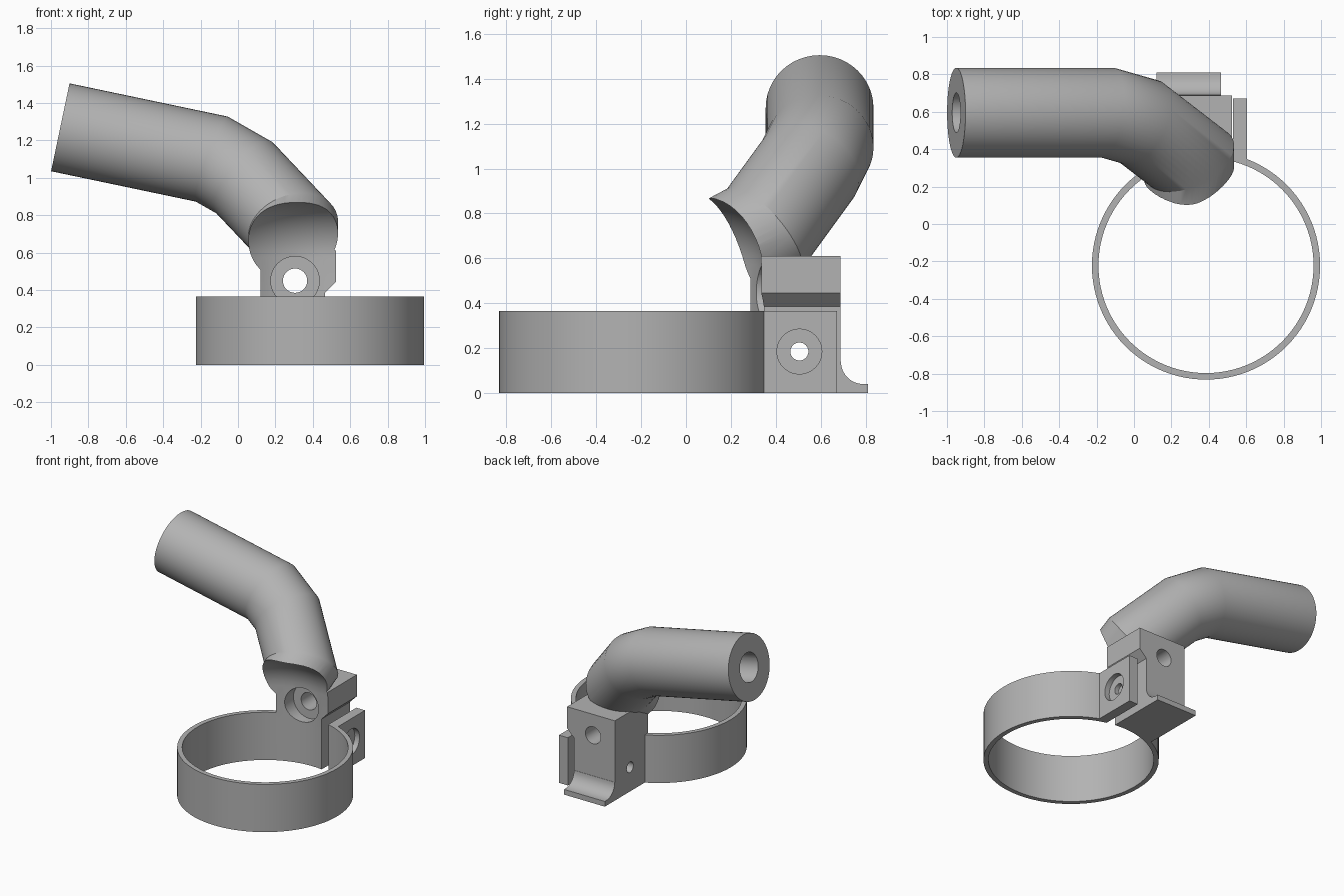
import bpy, bmesh, math
from mathutils import Vector, Matrix

if "Cube" in bpy.data.objects:
    bpy.data.objects.remove(bpy.data.objects["Cube"], do_unlink=True)

grey = bpy.data.materials.new("plain grey")
grey.use_nodes = True
grey.diffuse_color = (0.45, 0.45, 0.45, 1)
grey.node_tree.nodes["Principled BSDF"].inputs["Base Color"].default_value = (0.45, 0.45, 0.45, 1)


def finish(name, bm):
    bmesh.ops.recalc_face_normals(bm, faces=bm.faces)
    mesh = bpy.data.meshes.new(name)
    bm.to_mesh(mesh)
    bm.free()
    mesh.materials.append(grey)
    ob = bpy.data.objects.new(name, mesh)
    bpy.context.collection.objects.link(ob)
    return ob


def skin(name, rings):
    """Closed solid through a list of matching point rings."""
    bm = bmesh.new()
    loops = [[bm.verts.new(p) for p in ring] for ring in rings]
    n = len(loops[0])
    for a, b in zip(loops, loops[1:]):
        for i in range(n):
            j = (i + 1) % n
            bm.faces.new((a[i], a[j], b[j], b[i]))
    bm.faces.new(loops[0])
    bm.faces.new(loops[-1])
    return finish(name, bm)


def circle(centre, direction, radius, n):
    turn = Vector(direction).to_track_quat('Z', 'Y')
    return [Vector(centre) + turn @ Vector((radius * math.cos(2 * math.pi * i / n),
            radius * math.sin(2 * math.pi * i / n), 0)) for i in range(n)]


def rod(name, start, end, radius, n=40):
    d = Vector(end) - Vector(start)
    return skin(name, [circle(p, d, radius, n) for p in (start, end)])


def box(name, low, high):
    bm = bmesh.new()
    low, high = Vector(low), Vector(high)
    size = Matrix.Diagonal((*(high - low), 1))
    bmesh.ops.create_cube(bm, size=1, matrix=Matrix.Translation((low + high) / 2) @ size)
    return finish(name, bm)


def mitred_tube(name, path, radius, n=48):
    """Sweep a circle along straight runs, mitred at each bend."""
    path = [Vector(p) for p in path]
    dirs = [(b - a).normalized() for a, b in zip(path, path[1:])]
    rings = [circle(path[0], dirs[0], radius, n)]
    for i, d in enumerate(dirs):
        plane = (d + dirs[min(i + 1, len(dirs) - 1)]).normalized()
        rings.append([p + d * ((path[i + 1] - p).dot(plane) / d.dot(plane)) for p in rings[-1]])
    return skin(name, rings)


def combine(target, other, operation):
    mod = target.modifiers.new(operation, 'BOOLEAN')
    mod.operation, mod.object, mod.solver = operation, other, 'EXACT'
    bpy.context.view_layer.objects.active = target
    bpy.ops.object.modifier_apply(modifier=mod.name)
    bpy.data.objects.remove(other, do_unlink=True)


RING_X, RING_Y, RING_H = 0.385, -0.222, 0.365

# Mounting block with an overhanging chamfered side
profile = [(0.12, 0), (0.465, 0), (0.465, 0.385), (0.525, 0.445), (0.525, 0.61), (0.12, 0.61)]
body = skin("clamp_bracket", [[(x, y, z) for x, z in profile] for y in (0.2, 0.688)])

# Foot lip with a concave fillet
foot = [(0.6, 0), (0.81, 0), (0.81, 0.04)]
for k in range(9):
    a = math.pi / 2 * k / 8
    foot.append((0.79 - 0.1 * math.sin(a), 0.14 - 0.1 * math.cos(a)))
foot.append((0.6, 0.14))
foot_lip = skin("foot_lip", [[(x, y, z) for y, z in foot] for x in (0.12, 0.465)])

# Clamp band, tab and bent handle tube
band = rod("band", (RING_X, RING_Y, 0), (RING_X, RING_Y, RING_H), 0.61, 96)
tab = box("tab", (0.53, 0.25, 0), (0.605, 0.672, RING_H))
tube = mitred_tube("tube", [(-0.95, 0.595, 1.27), (-0.14, 0.595, 1.10), (0.035, 0.545, 1.0),
                            (0.295, 0.345, 0.725), (0.295, -0.005, 0.54)], 0.24)
for part in (foot_lip, band, tab, tube):
    combine(body, part, 'UNION')

# Round clearance through the band, rounded over at the top
clear = [(0.575, -0.1), (0.575, 0.3)]
for k in range(13):
    a = math.pi / 2 * k / 12
    clear.append((0.275 + 0.3 * math.cos(a), 0.575 + 0.3 * math.sin(a)))
clearance = skin("clearance", [circle((RING_X, RING_Y, z), (0, 0, 1), r, 96) for r, z in clear])

# Slot, bolt holes and counterbores, blind bore in the handle
along = Vector((0.81, 0, -0.17)).normalized()
end = Vector((-0.95, 0.595, 1.27))
cutters = [
    clearance,
    box("slot", (0.465, 0.2, -0.1), (0.53, 0.9, 0.385)),
    rod("pivot_hole", (0.305, 0.1, 0.45), (0.305, 0.9, 0.45), 0.065),
    rod("pivot_counterbore", (0.305, 0.1, 0.45), (0.305, 0.42, 0.45), 0.13),
    rod("clamp_hole", (0, 0.505, 0.185), (0.8, 0.505, 0.185), 0.04),
    rod("clamp_counterbore", (0.565, 0.505, 0.185), (0.8, 0.505, 0.185), 0.1),
    rod("handle_bore", end - along * 0.1, end + along * 0.6, 0.107),
]
for cutter in cutters:
    combine(body, cutter, 'DIFFERENCE')

# Smooth round faces, sharp edges kept
bpy.ops.object.select_all(action='DESELECT')
body.select_set(True)
bpy.context.view_layer.objects.active = body
bpy.ops.object.shade_smooth_by_angle(angle=math.radians(25))
